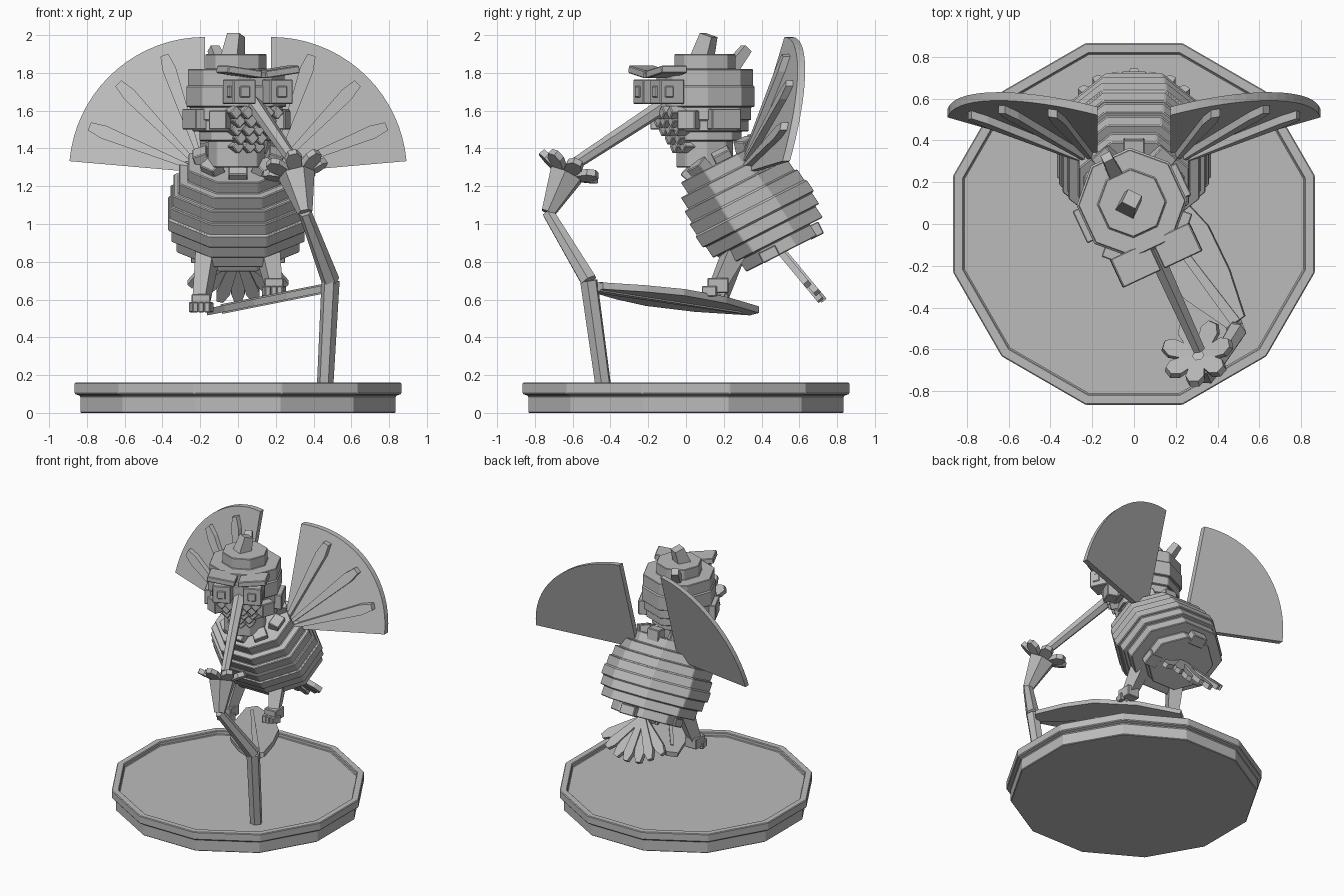
import bpy, bmesh, math
from mathutils import Matrix, Vector

if "Cube" in bpy.data.objects:
    bpy.data.objects.remove(bpy.data.objects["Cube"])

grey = bpy.data.materials.new("plain_grey")
grey.use_nodes = True
grey.diffuse_color = (0.5, 0.5, 0.5, 1)
grey.node_tree.nodes["Principled BSDF"].inputs["Base Color"].default_value = (0.5, 0.5, 0.5, 1)


def finish(name, bm, matrix, bevel=0):
    bm.transform(matrix)
    bmesh.ops.recalc_face_normals(bm, faces=bm.faces)
    mesh = bpy.data.meshes.new(name)
    bm.to_mesh(mesh)
    bm.free()
    mesh.materials.append(grey)
    ob = bpy.data.objects.new(name, mesh)
    bpy.context.collection.objects.link(ob)
    if bevel:
        mod = ob.modifiers.new("edge", "BEVEL")
        mod.width, mod.segments = bevel, 1
    return ob


def lathe(name, rings, n, matrix=Matrix(), bevel=0):
    """Closed n-sided solid from (flat-side radius, height) rings."""
    bm = bmesh.new()
    loops = []
    for a, z in rings:
        r = a / math.cos(math.pi / n)
        ang = [(i + 0.5) * math.tau / n for i in range(n)]
        loops.append([bm.verts.new((r * math.cos(t), r * math.sin(t), z)) for t in ang])
    for lo, hi in zip(loops, loops[1:]):
        for i in range(n):
            j = (i + 1) % n
            bm.faces.new((lo[i], lo[j], hi[j], hi[i]))
    bm.faces.new(loops[0])
    bm.faces.new(loops[-1])
    return finish(name, bm, matrix, bevel)


def aim(p0, p1):
    d = Vector(p1) - Vector(p0)
    return Matrix.Translation(p0) @ d.to_track_quat("Z", "Y").to_matrix().to_4x4(), d.length


def bar(name, p0, p1, r0, r1, n=6):
    m, length = aim(p0, p1)
    return lathe(name, [(r0, 0), (r1, length)], n, m)


def box(name, size, matrix):
    bm = bmesh.new()
    bmesh.ops.create_cube(bm, size=1)
    return finish(name, bm, matrix @ Matrix.Diagonal((*size, 1)), 0.005)


def plate(name, pts, thick, matrix):
    bm = bmesh.new()
    lo = [bm.verts.new((x, y, -thick / 2)) for x, y in pts]
    hi = [bm.verts.new((x, y, thick / 2)) for x, y in pts]
    bm.faces.new(lo)
    bm.faces.new(hi)
    for i in range(len(pts)):
        j = (i + 1) % len(pts)
        bm.faces.new((lo[i], lo[j], hi[j], hi[i]))
    return finish(name, bm, matrix)


def steps(layers):
    return [(a, z) for a, z0, z1 in layers for z in (z0, z1)]


def axes(x, y, z, origin):
    m = Matrix((x, y, z)).transposed().to_4x4()
    m.translation = origin
    return m


T = Matrix.Translation
rot = lambda deg, ax: Matrix.Rotation(math.radians(deg), 4, ax)

# Base with a raised rim
lathe("base", [(.835, 0), (.835, .09), (.865, .1), (.865, .16), (.815, .16), (.815, .13)], 12, bevel=.005)

# Stem and flower
bend, neck, mouth = (.49, -.515, .7), (.355, -.73, 1.06), (.31, -.635, 1.26)
bar("stem_lower", (.46, -.435, .12), bend, .038, .042)
bar("stem_upper", bend, neck, .042, .03)
bar("flower_cup", neck, mouth, .035, .085)
cup = T(mouth) @ aim(neck, mouth)[0].to_3x3().to_4x4()
for i in range(7):
    m = cup @ rot(i * 360 / 7 + 12, "Z") @ T((.03, 0, 0)) @ rot(-22, "Y")
    plate(f"petal_{i}", [(0, -.03), (.11, -.045), (.15, -.022), (.15, .022), (.11, .045), (0, .03)], .035, m)

# Leaf growing from the stem bend
leaf = axes((-.6, .8, -.12), (.8, .6, .16), (-.2, 0, 1), (.49, -.47, .665))
half = [(0, .05), (.22, .125), (.45, .17), (.75, .14), (1.04, .04)]
plate("leaf", half + [(x, -w) for x, w in reversed(half)], .035, leaf)
plate("leaf_rib", [(0, .025), (.95, .01), (.95, -.01), (0, -.025)], .05, leaf)

# Body: leaning stack of eight-sided layers
lean = T((0, .335, 1.08)) @ rot(27, "X")
shear = Matrix.Identity(4)
shear[0][0], shear[1][2], shear[1][3] = 1.12, -.12, .01
radii = [.21, .29, .315, .33, .32, .305, .28, .235]
h = .58 / len(radii)
lathe("body", steps([(a, i * h - .29, (i + 1) * h - .29) for i, a in enumerate(radii)]), 8, lean @ shear, .006)
for i in range(8):
    m = lean @ rot(i * 45 + 90, "Z") @ T((.19, 0, .3)) @ rot(20, "Y")
    box(f"collar_feather_{i}", (.08, .1, .09), m)

# Head: stack turned toward the flower; local -y is the face
head = T((-.01, .1, 0)) @ rot(25, "Z")
lathe("head", steps([(.14, 1.3, 1.44), (.18, 1.44, 1.49), (.215, 1.49, 1.55), (.228, 1.55, 1.62),
                     (.245, 1.62, 1.73), (.237, 1.73, 1.82), (.15, 1.82, 1.9)]), 8, head, .006)
bar("crest", (-.03, .08, 1.86), (-.01, .12, 2.0), .05, .036, 4)
bar("back_crest", (-.08, .22, 1.8), (-.13, .32, 1.93), .035, .025, 4)
bar("beak", head @ Vector((0, -.2, 1.65)), (.31, -.6, 1.31), .038, .028)
for side, s in (("left", 1), ("right", -1)):
    box(f"{side}_eye", (.13, .14, .13), head @ T((s * .108, -.27, 1.7)))
    box(f"{side}_pupil", (.06, .02, .06), head @ T((s * .108, -.337, 1.7)))
    box(f"{side}_eye_side", (.02, .05, .06), head @ T((s * .17, -.29, 1.7)))
    box(f"{side}_brow", (.2, .15, .04), head @ T((s * .11, -.275, 1.805)) @ rot(-8 * s, "Y"))
    box(f"{side}_cheek", (.08, .17, .11), head @ T((s * .235, 0, 1.555)))
    box(f"{side}_jaw", (.1, .1, .1), head @ T((s * .17, -.17, 1.55)) @ rot(45 * s, "Z"))

# Throat scales in narrowing rows
for row in range(5):
    count = 5 - row // 2 - row % 2
    for i in range(count):
        x = (i - (count - 1) / 2) * .06
        m = head @ T((x, -.25 + row * .03 + abs(x) * .3, 1.59 - row * .045)) @ rot(45, "Y")
        box(f"throat_scale_{row}_{i}", (.055, .1, .055), m)

# Wings, tail and legs
arc = [(.72 * math.cos(math.radians(t)), .72 * math.sin(math.radians(t))) for t in range(5, 91, 5)]
rib = [(.1, -.012), (.58, -.036), (.66, -.022), (.66, .022), (.58, .036), (.1, .012)]
for side, s in (("left", 1), ("right", -1)):
    wing = axes((s, .26, 0), (0, .3, 1), (0, -1, 0), (s * .175, .325, 1.27))
    plate(f"{side}_wing", [(0, 0)] + arc, .04, wing)
    for i, t in enumerate((22, 46, 71)):
        plate(f"{side}_wing_rib_{i}", rib, .045, wing @ T((0, 0, .035)) @ rot(t, "Z"))
    foot = Vector((.19, .17, .675)) if s > 0 else Vector((-.195, .17, .59))
    bar(f"{side}_leg", (s * .16, .25, .84), foot, .05, .036, 4)
    box(f"{side}_foot", (.1, .11, .08), T(foot))
    for k in (-1, 0, 1):
        box(f"{side}_toe_{k + 1}", (.032, .08, .055), T(foot + Vector((k * .04, -.045, -.03))) @ rot(-14 * k, "Z"))
    box(f"{side}_thigh", (.1, .1, .06), T((s * .2, .44, .84)) @ rot(27, "X"))

tail = axes((1, 0, 0), (0, .64, -.77), (0, .77, .64), (0, .51, .84))
for i in range(7):
    t = (i - 3) * 17
    pts = [(-.02, 0), (-.036, .27), (-.018, .33), (.018, .33), (.036, .27), (.02, 0)]
    plate(f"tail_feather_{i}", pts, .035, tail @ rot(t, "Z") @ T((0, 0, .012 * (i % 2))))
box("rump_feather", (.12, .08, .07), T((0, .68, .965)) @ rot(27, "X"))
